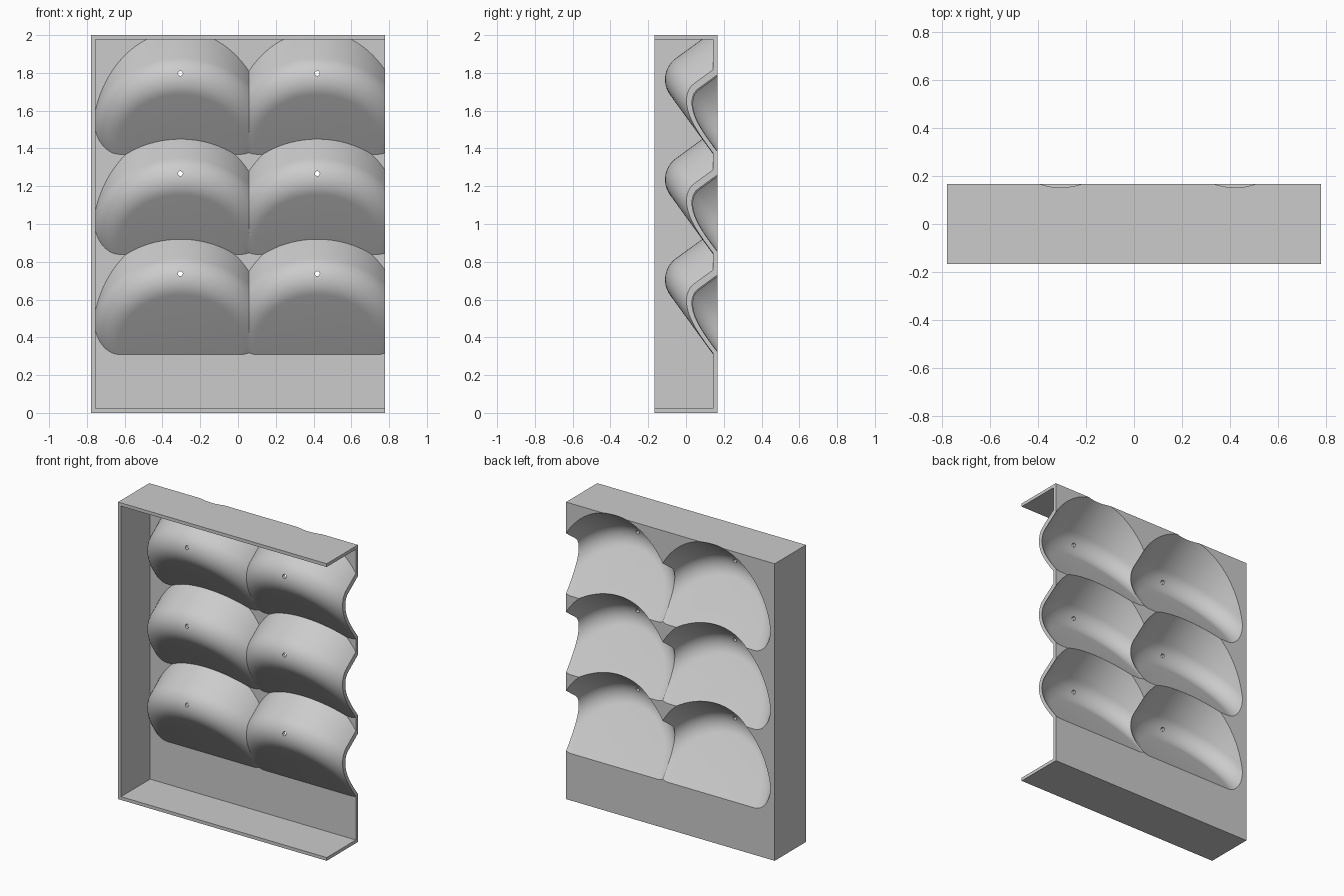
import bpy
import bmesh
import math
from mathutils import Matrix, Vector

if "Cube" in bpy.data.objects:
    bpy.data.objects.remove(bpy.data.objects["Cube"], do_unlink=True)

# Main dimensions
HALF_W, HALF_D, HEIGHT, WALL = 0.777, 0.166, 2.0, 0.022
COLUMNS = (-0.305, 0.42)
ROWS = [0.309 + 0.53 * i for i in range(3)]
TILT = math.radians(36)
RADIUS, FILLET, LENGTH = 0.468, 0.139, 0.85

grey = bpy.data.materials.new("plain grey")
grey.use_nodes = True
GREY = (0.6, 0.6, 0.6, 1.0)
grey.diffuse_color = GREY
grey.node_tree.nodes["Principled BSDF"].inputs["Base Color"].default_value = GREY


def make_object(name, bm):
    bm.normal_update()
    bmesh.ops.recalc_face_normals(bm, faces=bm.faces)
    mesh = bpy.data.meshes.new(name)
    bm.to_mesh(mesh)
    bm.free()
    mesh.materials.append(grey)
    obj = bpy.data.objects.new(name, mesh)
    bpy.context.collection.objects.link(obj)
    return obj


def box(name, low, high):
    low, high = Vector(low), Vector(high)
    bm = bmesh.new()
    bmesh.ops.create_cube(bm, size=1, matrix=Matrix.Translation((low + high) / 2)
                          @ Matrix.Diagonal((*(high - low), 1)))
    return make_object(name, bm)


def drum(name, x, z, inset):
    """Tilted round drum with a filleted front rim, shrunk by inset."""
    r, f = RADIUS - inset, FILLET - inset
    bm = bmesh.new()
    # A small twist per column keeps neighbouring facets from coinciding
    bmesh.ops.create_cone(bm, cap_ends=True, segments=96, radius1=r, radius2=r,
                          depth=LENGTH,
                          matrix=Matrix.Translation((0, 0, LENGTH / 2 + inset))
                          @ Matrix.Rotation(x * 0.05, 4, "Z"))
    middle = LENGTH / 2
    rim = [e for e in bm.edges if all(v.co.z < middle for v in e.verts)]
    bmesh.ops.bevel(bm, geom=rim, offset=f, offset_type="OFFSET", segments=12,
                    profile=0.5, affect="EDGES", clamp_overlap=False)
    # Aim the drum axis backwards and upwards
    axis = Vector((0, math.cos(TILT), math.sin(TILT)))
    slope = Vector((0, -math.sin(TILT), math.cos(TILT)))
    centre = Vector((x, HALF_D - WALL, z)) + slope * 0.06
    turn = Matrix((Vector((-1, 0, 0)), slope, axis)).transposed().to_4x4()
    bm.transform(Matrix.Translation(centre) @ turn)
    return make_object(name, bm)


def pin(name, x, z):
    bm = bmesh.new()
    bmesh.ops.create_cone(bm, cap_ends=True, segments=16, radius1=0.013,
                          radius2=0.013, depth=0.2,
                          matrix=Matrix.Translation((x, -0.1, z))
                          @ Matrix.Rotation(math.pi / 2, 4, "X"))
    return make_object(name, bm)


def combine(target, tools, operation):
    """Apply one boolean with a group of tools, then discard the tools."""
    group = bpy.data.collections.new("tools")
    for tool in tools:
        group.objects.link(tool)
    mod = target.modifiers.new(operation, "BOOLEAN")
    mod.operation, mod.solver = operation, "MANIFOLD"
    mod.operand_type, mod.collection = "COLLECTION", group
    bpy.context.view_layer.objects.active = target
    bpy.context.view_layer.update()
    bpy.ops.object.modifier_apply(modifier=mod.name)
    for tool in tools:
        bpy.data.objects.remove(tool, do_unlink=True)
    bpy.data.collections.remove(group)


# Tray: back plate with left, top and bottom walls, open on the other side
panel = box("pocket_panel", (-1, -0.4, -0.2), (1, 0.4, 2.2))
space = box("tray_space", (-HALF_W + WALL, -1, WALL),
            (2, HALF_D - WALL, HEIGHT - WALL))
combine(panel, [space], "DIFFERENCE")

# Bulging pockets, trimmed to the outer block
places = [(x, z) for z in ROWS for x in COLUMNS]
combine(panel, [drum("pocket", x, z, 0) for x, z in places], "UNION")
bounds = box("bounds", (-HALF_W, -HALF_D, 0), (HALF_W, HALF_D, HEIGHT))
combine(panel, [bounds], "INTERSECT")

# Hollow backs and small drain holes
combine(panel, [drum("hollow", x, z, WALL) for x, z in places], "DIFFERENCE")
combine(panel, [pin("drain_hole", x, z + 0.428) for x, z in places], "DIFFERENCE")

bpy.ops.object.select_all(action="DESELECT")
panel.select_set(True)
bpy.context.view_layer.objects.active = panel
bpy.ops.object.shade_smooth_by_angle(angle=math.radians(30))
